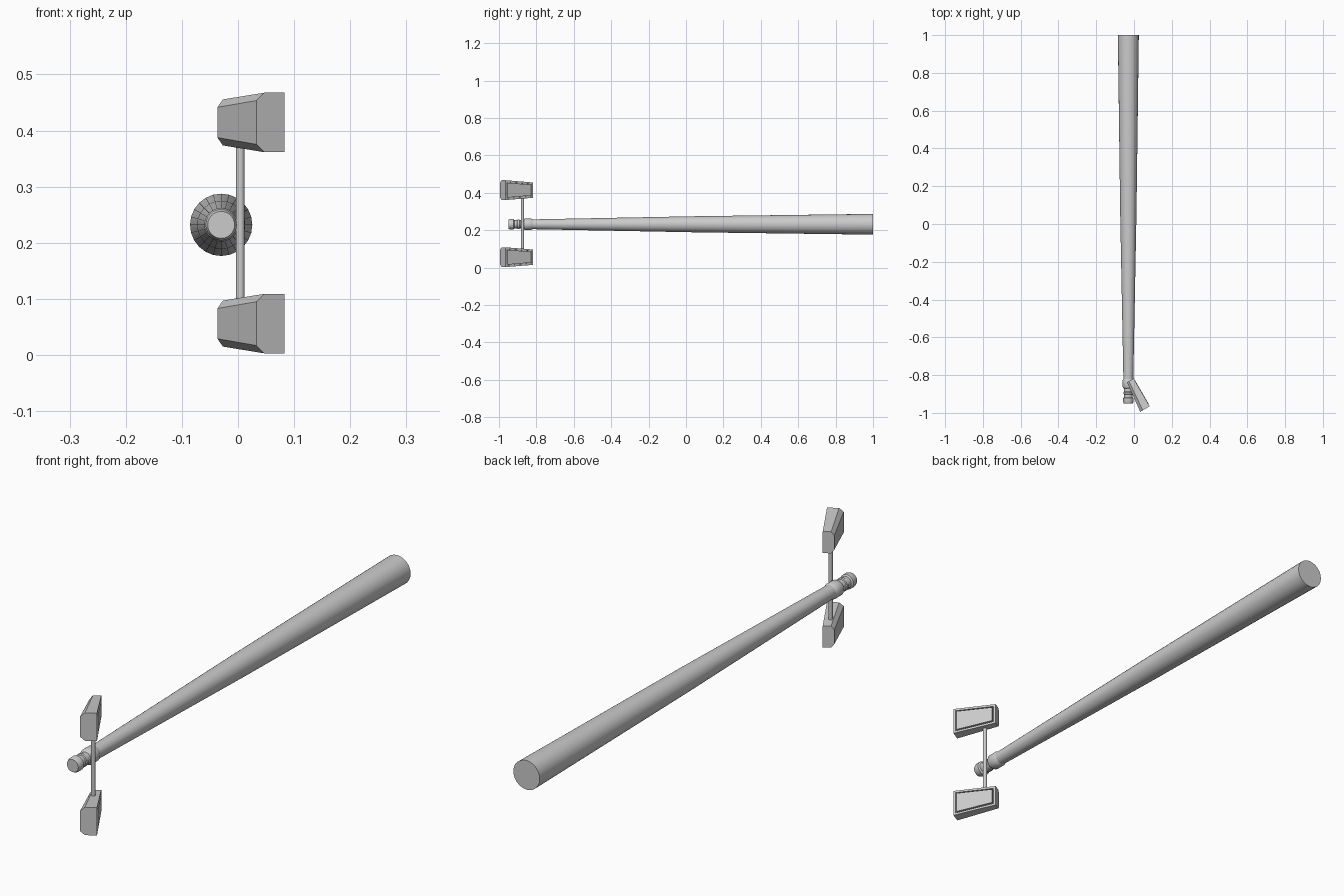
import bpy, bmesh
from mathutils import Vector

if "Cube" in bpy.data.objects:
    bpy.data.objects.remove(bpy.data.objects["Cube"])

PX, PZ = -0.03, 0.232          # pole axis
D = Vector((0.5, -0.866, 0))   # head length direction
N = Vector((0.866, 0.5, 0))    # direction the lens faces
ROOT = Vector((-0.002, -0.818, 0))  # narrow end of the lens side


def finish(name, bm, angle=0.6):
    bmesh.ops.recalc_face_normals(bm, faces=bm.faces)
    me = bpy.data.meshes.new(name)
    bm.to_mesh(me)
    bm.free()
    ob = bpy.data.objects.new(name, me)
    bpy.context.collection.objects.link(ob)
    bpy.ops.object.select_all(action='DESELECT')
    ob.select_set(True)
    bpy.context.view_layer.objects.active = ob
    bpy.ops.object.shade_smooth_by_angle(angle=angle)
    return ob


def lathe(name, profile, sides):
    # profile of (radius, y) turned around the pole axis, ends capped
    from math import cos, sin, tau
    bm = bmesh.new()
    rings = [[bm.verts.new((PX + r * cos(tau * i / sides), y, PZ + r * sin(tau * i / sides)))
              for i in range(sides)] for r, y in profile]
    for a, b in zip(rings, rings[1:]):
        for i in range(sides):
            j = (i + 1) % sides
            bm.faces.new((a[i], a[j], b[j], b[i]))
    bm.faces.new(rings[0])
    bm.faces.new(rings[-1])
    return finish(name, bm)


def head(name, zc):
    # tapered housing: cross-sections (distance, half width, depth) with chamfered back
    bm = bmesh.new()
    rings = []
    for s, w, t in ((0, 0.041, 0.040), (0.17, 0.053, 0.058)):
        section = ((w, 0), (w, -t * 0.72), (w - 0.014, -t),
                   (-w + 0.014, -t), (-w, -t * 0.72), (-w, 0))
        rings.append([bm.verts.new(ROOT + D * s + N * n + Vector((0, 0, zc + z)))
                      for z, n in section])
    a, b = rings
    sides = [bm.faces.new((a[i], a[(i + 1) % 6], b[(i + 1) % 6], b[i])) for i in range(6)]
    bm.faces.new(a)
    bm.faces.new(b)
    bmesh.ops.recalc_face_normals(bm, faces=bm.faces)
    # rim, groove and slightly proud lens
    lens = sides[5]
    for thick, depth in ((0.012, 0), (0.0005, -0.006), (0.005, 0), (0.0005, 0.008)):
        bmesh.ops.inset_region(bm, faces=[lens], thickness=thick, depth=depth)
    return finish(name, bm, 0.4)


# Tapered pole with collar, waist and end knob
lathe("pole", [(0.0555, 1.0), (0.043, 0.05), (0.026, -0.83)], 24)
lathe("pole_top_fitting", [(0.026, -0.82), (0.030, -0.828), (0.030, -0.862), (0.027, -0.868),
                           (0.022, -0.872), (0.022, -0.888), (0.025, -0.891), (0.025, -0.900),
                           (0.022, -0.903), (0.022, -0.918), (0.028, -0.922), (0.028, -0.940),
                           (0.024, -0.950)], 24)

# Cross bar carrying both heads
bpy.ops.mesh.primitive_cylinder_add(vertices=16, radius=0.0078, depth=0.30,
                                    location=(0.004, -0.874, 0.235))
bpy.context.object.name = "cross_bar"
bpy.ops.object.shade_smooth_by_angle(angle=0.6)

# Lamp heads
for label, zc in (("lower", 0.056), ("upper", 0.4145)):
    head(label + "_lamp_head", zc)
